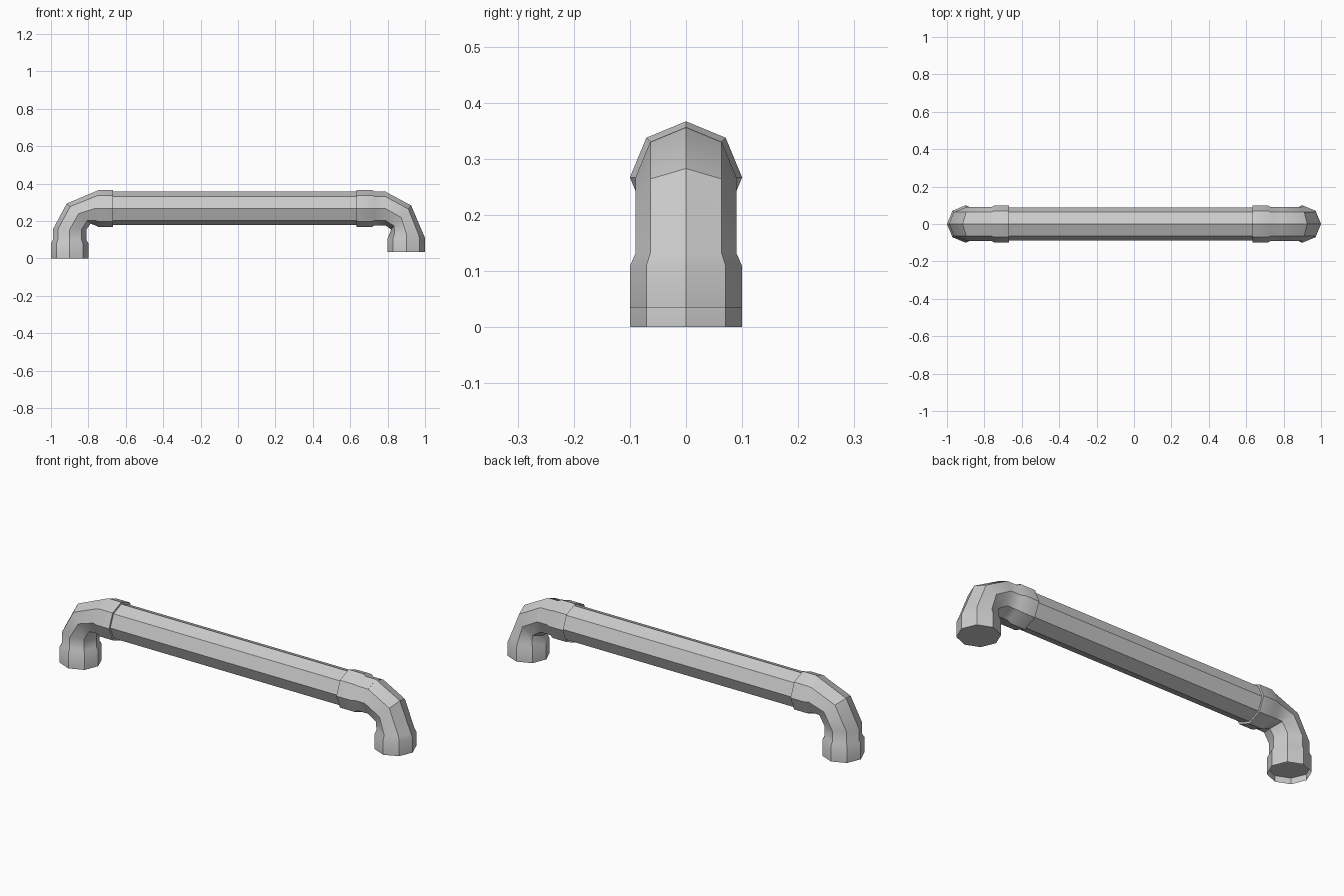
import bpy, bmesh, math
from mathutils import Vector

if "Cube" in bpy.data.objects:
    bpy.data.objects.remove(bpy.data.objects["Cube"])

SIDES = 8
AXIS_Z = 0.267


def finish(bm, name):
    bmesh.ops.recalc_face_normals(bm, faces=bm.faces[:])
    mesh = bpy.data.meshes.new(name)
    bm.to_mesh(mesh)
    bm.free()
    ob = bpy.data.objects.new(name, mesh)
    bpy.context.collection.objects.link(ob)
    return ob


def sweep(name, sections, place, recess=None):
    """Skin octagonal rings; a section is (outer v, outer u, inner v, inner u, half depth in y)."""
    bm = bmesh.new()

    def ring(s):
        ov, ou, iv, iu, r = s
        mid, half = Vector(((ov + iv) / 2, (ou + iu) / 2)), Vector(((ov - iv) / 2, (ou - iu) / 2))
        out = []
        for k in range(SIDES):
            a = math.tau * k / SIDES
            p = mid + half * math.cos(a)
            out.append(bm.verts.new(place(p.x, p.y, r * math.sin(a))))
        return out

    rings = [ring(s) for s in sections]
    for a, b in zip(rings, rings[1:]):
        for k in range(SIDES):
            n = (k + 1) % SIDES
            bm.faces.new((a[k], a[n], b[n], b[k]))
    bm.faces.new(rings[-1])
    if recess is None:
        bm.faces.new(rings[0])
    else:
        # open socket: inner wall and recessed floor
        ov, ou, iv, iu, r = sections[0]
        deep = ring((ov * .98, ou + recess, iv * .98, iu + recess, r * .98))
        for k in range(SIDES):
            n = (k + 1) % SIDES
            bm.faces.new((rings[0][n], rings[0][k], deep[k], deep[n]))
        bm.faces.new(deep)
    return finish(bm, name)


def long_leg(u, r):
    return (-r, u, r, u, r)


def short_leg(v, r):
    return (v, AXIS_Z + r, v, AXIS_Z - r, r)


# Elbow: long collar, taper, bend, taper, short collar
elbow = [long_leg(0, .1), long_leg(.082, .1), long_leg(.098, .09), long_leg(.155, .09),
         (-.016, .293, .112, .186, .09),
         short_leg(.135, .09), short_leg(.158, .1), short_leg(.232, .1)]

parts = [
    sweep("left_elbow", elbow, lambda v, u, y: (-.9 + v, y, u), recess=.03),
    sweep("right_elbow", elbow, lambda v, u, y: (.633 + u, y, AXIS_Z - v), recess=.03),
]

# Straight pipe running into both elbows
pipe = [short_leg(-.76, .0895), short_leg(.79, .0895)]
sweep("straight_pipe", pipe, lambda v, u, y: (v, y, u))

# Soften only the shallow bends of the elbows
for ob in parts:
    bpy.ops.object.select_all(action='DESELECT')
    ob.select_set(True)
    bpy.context.view_layer.objects.active = ob
    bpy.ops.object.shade_smooth_by_angle(angle=math.radians(35))
